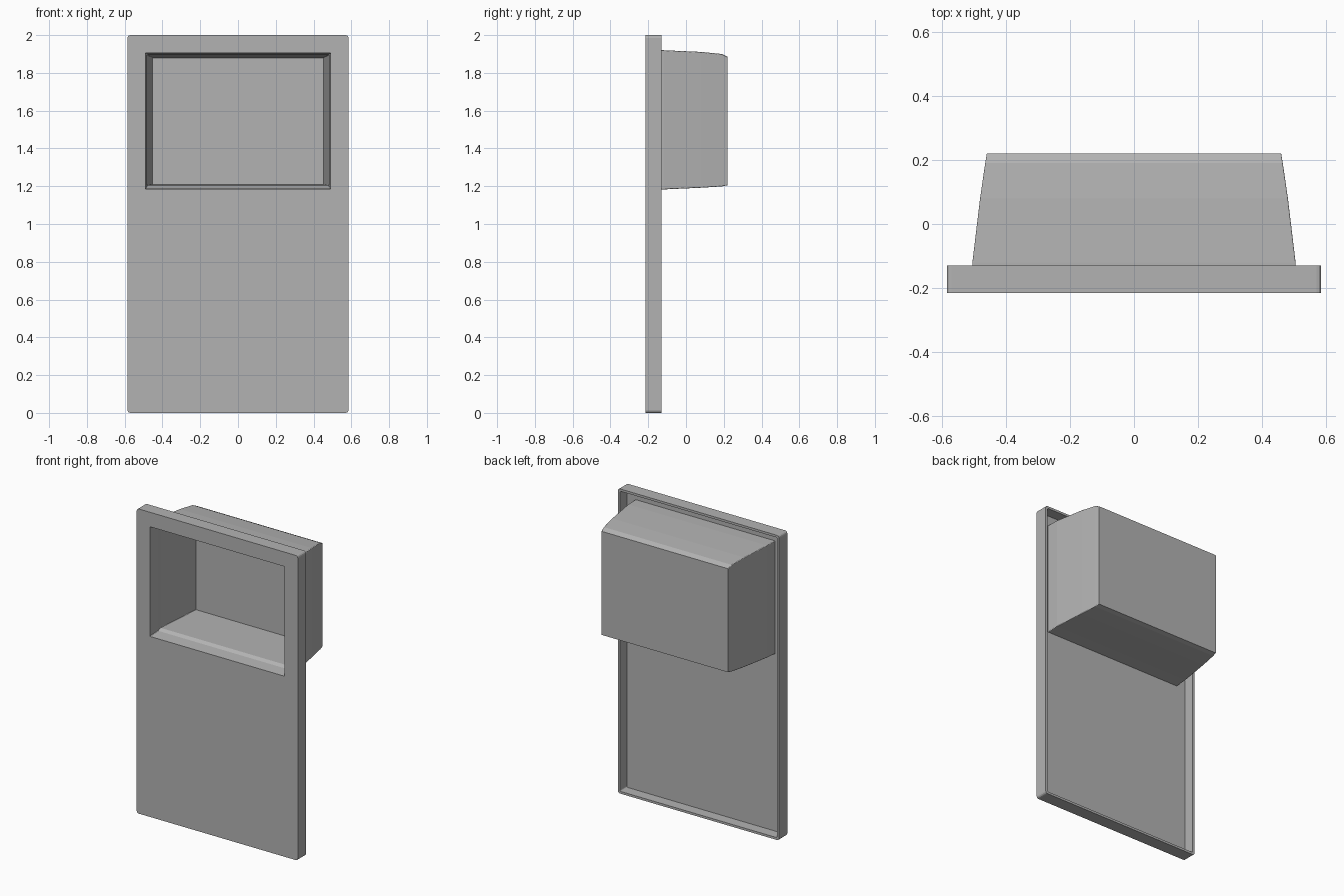
import bpy, bmesh, math

cube = bpy.data.objects.get("Cube")
if cube:
    bpy.data.objects.remove(cube, do_unlink=True)

grey = bpy.data.materials.new("plain grey")
grey.use_nodes = True
COLOUR = (0.45, 0.45, 0.45, 1)
grey.diffuse_color = COLOUR
grey.node_tree.nodes["Principled BSDF"].inputs["Base Color"].default_value = COLOUR


def ring(bm, y, half, z0, z1, r):
    """Rounded rectangle of vertices in the plane at depth y."""
    verts = []
    corners = [(1, z1 - r), (-1, z1 - r), (-1, z0 + r), (1, z0 + r)]
    for i, (side, cz) in enumerate(corners):
        for step in range(4):
            a = math.radians(90 * i + 30 * step)
            verts.append(bm.verts.new((side * (half - r) + r * math.cos(a), y, cz + r * math.sin(a))))
    return verts


def loft(name, sections, closed=False, caps=False):
    """Skin the sections in order; closed joins the last back to the first."""
    bm = bmesh.new()
    rings = [ring(bm, *s) for s in sections]
    pairs = list(zip(rings, rings[1:]))
    if closed:
        pairs.append((rings[-1], rings[0]))
    for a, b in pairs:
        for i in range(len(a)):
            j = (i + 1) % len(a)
            bm.faces.new((a[i], a[j], b[j], b[i]))
    if caps:
        bm.faces.new(rings[0])
        bm.faces.new(rings[-1])
    bmesh.ops.recalc_face_normals(bm, faces=bm.faces)
    mesh = bpy.data.meshes.new(name)
    bm.to_mesh(mesh)
    bm.free()
    mesh.materials.append(grey)
    obj = bpy.data.objects.new(name, mesh)
    bpy.context.collection.objects.link(obj)
    return obj


# Front panel: thin sheet with a window and a rim turned towards the back
FRONT, RIM, T = -0.215, -0.13, 0.015
loft("front_panel", [
    (RIM, 0.585, 0, 2, 0.015),
    (FRONT, 0.585, 0, 2, 0.015),
    (FRONT, 0.49, 1.185, 1.905, 0.003),
    (FRONT + T, 0.49, 1.185, 1.905, 0.003),
    (FRONT + T, 0.585 - T, T, 2 - T, 0.008),
    (RIM, 0.585 - T, T, 2 - T, 0.008),
], closed=True)

# Recessed tray: tapering walls, hollow, closed at the back
loft("recessed_tray", [
    # inside, from the back wall to the window
    (0.21, 0.452, 1.208, 1.88, 0.003),
    (-0.115, 0.482, 1.205, 1.897, 0.003),
    (-0.135, 0.486, 1.192, 1.902, 0.003),
    (FRONT + 0.002, 0.49, 1.185, 1.905, 0.003),
    # outside, from the flange to the back wall
    (FRONT + T, 0.507, 1.178, 1.92, 0.004),
    (-0.12, 0.505, 1.183, 1.92, 0.004),
    (0.08, 0.481, 1.192, 1.911, 0.004),
    (0.19, 0.465, 1.199, 1.9, 0.004),
    (0.22, 0.46, 1.205, 1.885, 0.004),
], caps=True)
